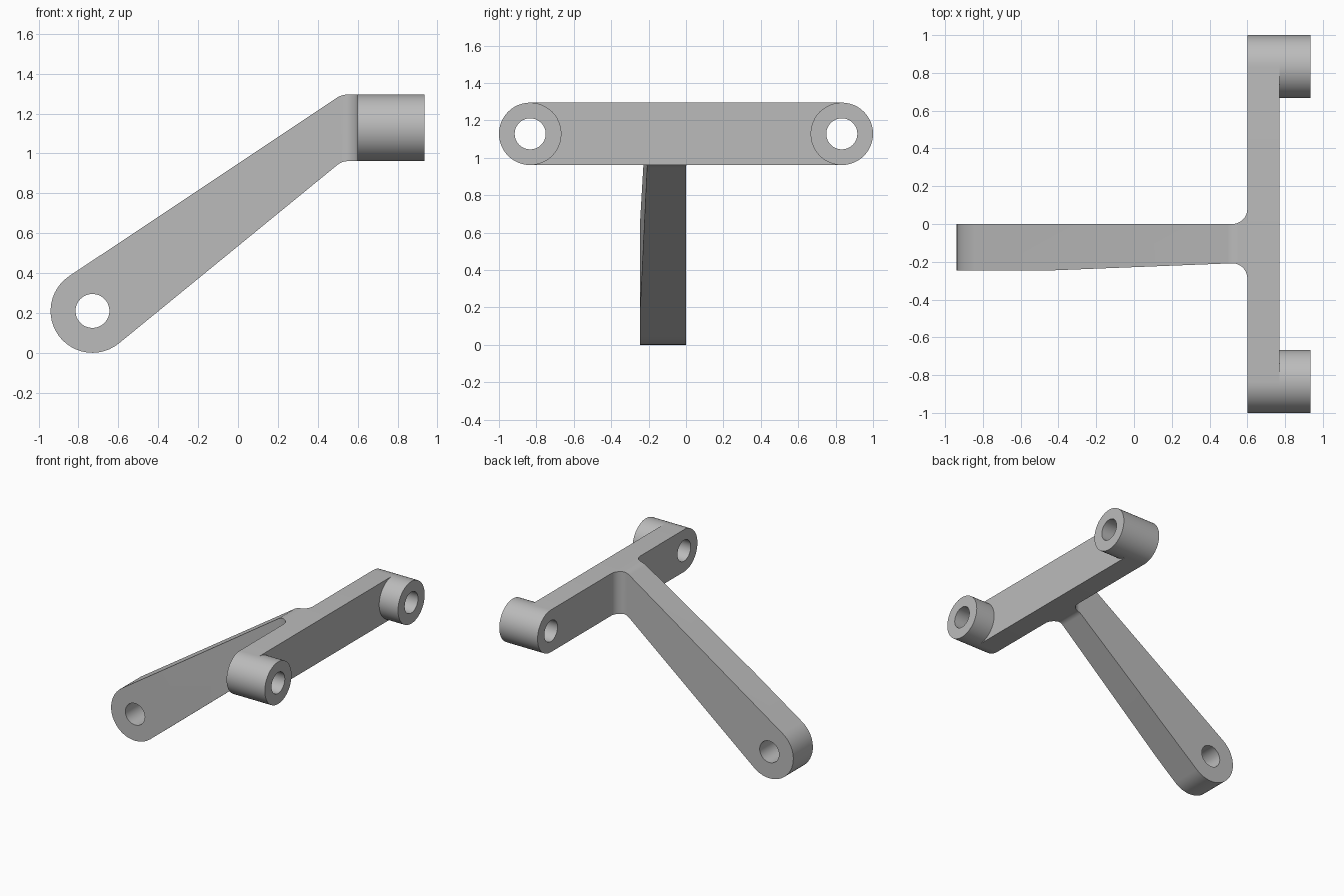
import bpy
import bmesh
from math import cos, sin, radians
from mathutils import Vector

old = bpy.data.objects.get("Cube")
if old:
    bpy.data.objects.remove(old, do_unlink=True)

GREY = (0.5, 0.5, 0.5, 1.0)
metal = bpy.data.materials.new("plain grey")
metal.use_nodes = True
metal.diffuse_color = GREY
metal.node_tree.nodes["Principled BSDF"].inputs["Base Color"].default_value = GREY


def arc(u, v, r, start, end, steps=24):
    """Points along an arc, angles in degrees."""
    angles = [radians(start + (end - start) * i / steps) for i in range(steps + 1)]
    return [(u + r * cos(a), v + r * sin(a)) for a in angles]


def prism(name, profile, axis, low, high):
    """Extrude a 2D profile along the x, y or z axis."""
    place = {"x": lambda u, v, w: (w, u, v),
             "y": lambda u, v, w: (u, w, v),
             "z": lambda u, v, w: (u, v, w)}[axis]
    bm = bmesh.new()
    face = bm.faces.new([bm.verts.new(place(u, v, low)) for u, v in profile])
    top = bmesh.ops.extrude_face_region(bm, geom=[face])["geom"]
    bmesh.ops.translate(bm, vec=Vector(place(0, 0, high - low)),
                        verts=[g for g in top if isinstance(g, bmesh.types.BMVert)])
    bmesh.ops.recalc_face_normals(bm, faces=bm.faces)
    mesh = bpy.data.meshes.new(name)
    bm.to_mesh(mesh)
    bm.free()
    mesh.materials.append(metal)
    obj = bpy.data.objects.new(name, mesh)
    bpy.context.collection.objects.link(obj)
    return obj


def select(obj):
    bpy.ops.object.select_all(action="DESELECT")
    obj.select_set(True)
    bpy.context.view_layer.objects.active = obj


def combine(obj, tool, operation):
    """Apply a boolean and discard the tool."""
    mod = obj.modifiers.new("cut", "BOOLEAN")
    mod.operation = operation
    mod.solver = "EXACT"
    mod.object = tool
    select(obj)
    bpy.ops.object.modifier_apply(modifier=mod.name)
    bpy.data.objects.remove(tool, do_unlink=True)


def drill(obj, u, v, r, axis):
    cutter = prism("drill", arc(u, v, r, 0, 360, 48)[:-1], axis, -2, 2)
    combine(obj, cutter, "DIFFERENCE")


# Main dimensions
BACK, FACE, TIP = 0.60, 0.77, 0.935
END_Y, BAR_Z, END_R, BORE = 0.833, 1.128, 0.167, 0.083
FILLET = 0.08

# Crossbar with round ends
bar_profile = (arc(END_Y, BAR_Z, END_R, -90, 90)
               + arc(-END_Y, BAR_Z, END_R, 90, 270))
crossbar = prism("crossbar", bar_profile, "x", BACK, FACE)
parts = [crossbar]

# Bosses on the crossbar ends, bored right through
for side, y in (("left", END_Y), ("right", -END_Y)):
    drill(crossbar, y, BAR_Z, BORE, "x")
    boss = prism(side + "_boss", arc(y, BAR_Z, END_R, 0, 360, 48)[:-1], "x", FACE, TIP)
    drill(boss, y, BAR_Z, BORE, "x")
    parts.append(boss)

# Arm: side outline trimmed by the tapered plan outline with root fillets
top_z, low_z = BAR_Z + END_R, BAR_Z - END_R
side_outline = (arc(-0.73, 0.21, 0.21, 123.7, 309.3)
                + arc(0.55, low_z - FILLET, FILLET, 129.3, 90, 8)
                + [(BACK, low_z), (BACK, top_z)]
                + arc(0.55, top_z - 0.1, 0.1, 90, 123.7, 8))
root = BACK - FILLET
plan_outline = ([(-1.1, -0.245), (-0.42, -0.245)]
                + arc(root, -0.208 - FILLET, FILLET, 90, 0, 12)
                + [(0.7, -0.288), (0.7, FILLET)]
                + arc(root, FILLET, FILLET, 0, -90, 12)
                + [(-1.1, 0)])
arm = prism("arm", side_outline, "y", -0.5, 0.5)
combine(arm, prism("plan", plan_outline, "z", -0.5, 2), "INTERSECT")
drill(arm, -0.73, 0.21, 0.085, "y")
parts.append(arm)

for part in parts:
    select(part)
    bpy.ops.object.shade_smooth_by_angle(angle=radians(25))
